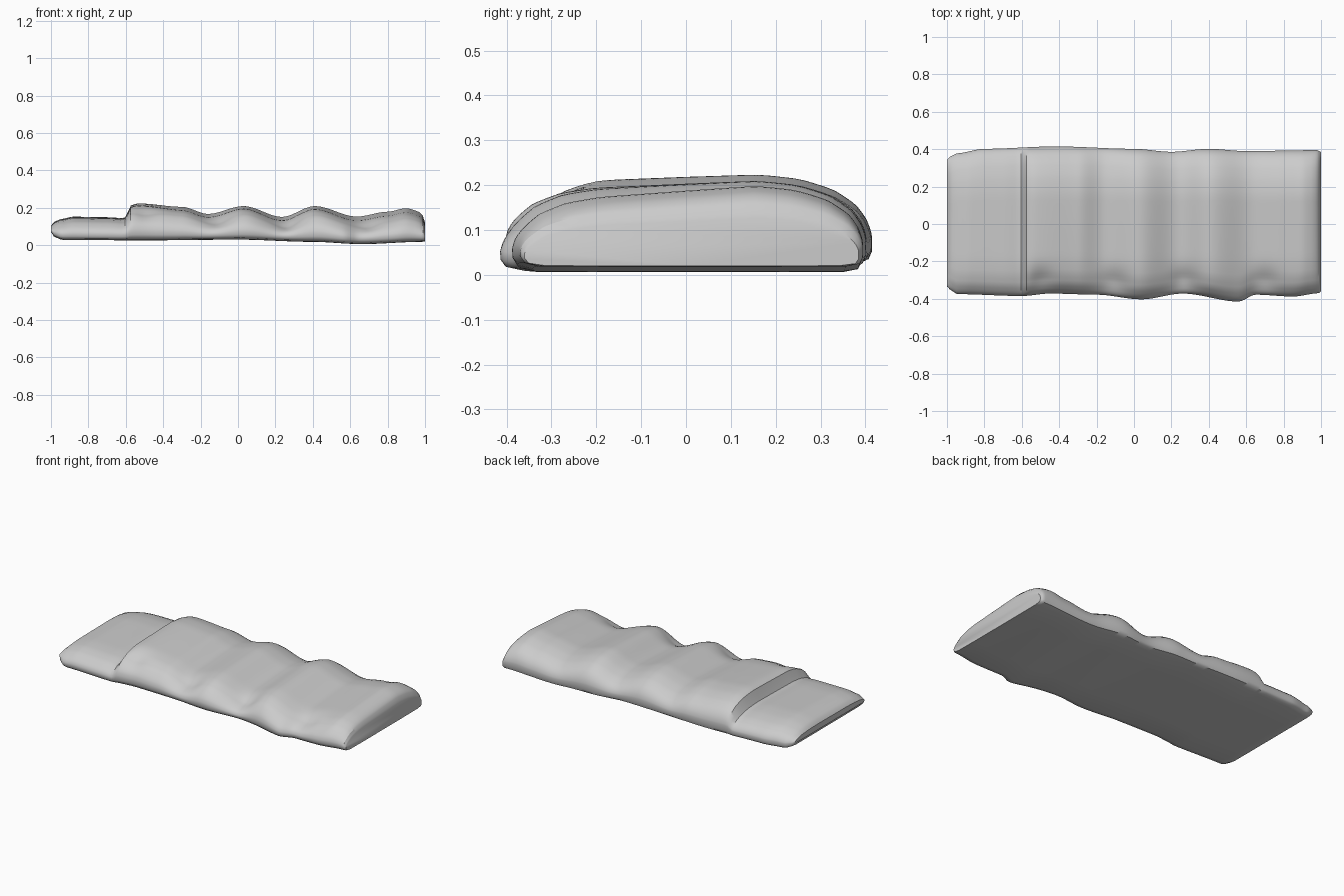
import bpy, bmesh, math

if "Cube" in bpy.data.objects:
    bpy.data.objects.remove(bpy.data.objects["Cube"])

# Lengthwise keys: x, value
TOP = [(-1, .105), (-.985, .125), (-.95, .14), (-.88, .153), (-.7, .150), (-.605, .145), (-.57, .218),
       (-.53, .224), (-.3, .206), (-.16, .168), (.03, .210), (.235, .152),
       (.41, .210), (.635, .154), (.80, .180), (.9, .199), (.96, .186), (.985, .165), (1, .125)]
BOTTOM = [(-1, .07), (-.985, .045), (-.94, .028), (-.5, .026), (0, .03), (.4, .018),
          (.66, .006), (.98, .018), (1, .02)]
FRONT = [(-1, .335), (-.985, .35), (-.95, .375), (-.6, .385), (-.45, .372), (-.2, .378), (.04, .403),
         (.26, .372), (.56, .415), (.65, .378), (.85, .388), (.99, .37), (1, .36)]
BACK = [(-1, .345), (-.985, .36), (-.95, .378), (-.8, .402), (-.42, .415), (0, .402), (.2, .386),
        (.4, .402), (.6, .39), (.98, .395), (1, .385)]
# Fraction of full sideways tilt (back higher than front)
TILT = [(-1, 0), (-.6, 0), (-.5, .02), (-.16, .10), (.03, .04), (.235, .12),
        (.41, .05), (.635, .12), (.9, .10), (1, .12)]
# Cross-section keys: height fraction along half width
SECTION = [(-1, .30), (-.985, .44), (-.94, .58), (-.85, .76), (-.7, .89), (-.5, .95),
           (0, .98), (.4, 1.0), (.62, .95), (.8, .83), (.92, .66), (.98, .48), (1, .32)]


def ease(keys, x):
    for (a, va), (b, vb) in zip(keys, keys[1:]):
        if x <= b:
            t = max(0, (x - a) / (b - a))
            return va + (vb - va) * t * t * (3 - 2 * t)
    return keys[-1][1]


def lerp(keys, x):
    for (a, va), (b, vb) in zip(keys, keys[1:]):
        if x <= b:
            return va + (vb - va) * max(0, (x - a) / (b - a))
    return keys[-1][1]


def ring(x):
    lo, hi = ease(BOTTOM, x), ease(TOP, x)
    f, b, tilt = ease(FRONT, x), ease(BACK, x), ease(TILT, x)
    pts = []
    # domed top, front to back
    for i in range(41):
        u = -math.cos(math.pi * i / 40)
        y = u * (f if u < 0 else b)
        w = lerp(SECTION, u)
        lean = 1 + tilt * (min(u, .4) - .4)
        # small dents at the front corners of the pillows
        dent = sum(math.exp(-((x - c) / .07) ** 2 - ((u + .8) / .15) ** 2)
                   for c in (-.5, -.1, .27, .7))
        pts.append((x, y, lo + (hi - lo) * w * lean - .022 * dent))
    # rounded lower edges and flat base, back to front
    for u, h in ((1, .12), (.985, .04), (.95, 0), (.5, 0), (0, 0), (-.5, 0),
                 (-.93, 0), (-.975, .05), (-1, .15)):
        pts.append((x, u * (f if u < 0 else b), lo + (hi - lo) * h))
    return pts


# Padded slab lofted from left to right
xs = [-1, -.996, -.985, -.97, -.95]
xs += [-.93 + .0155 * i for i in range(122)]
xs += [.97, .98, .988, .995, 1]
bm = bmesh.new()
rings = [[bm.verts.new(p) for p in ring(x)] for x in xs]
for r, s in zip(rings, rings[1:]):
    n = len(r)
    for i in range(n):
        j = (i + 1) % n
        bm.faces.new((r[i], r[j], s[j], s[i]))
bm.faces.new(rings[0])
bm.faces.new(rings[-1])
bmesh.ops.recalc_face_normals(bm, faces=bm.faces)
mesh = bpy.data.meshes.new("padded_slab")
bm.to_mesh(mesh)
bm.free()
slab = bpy.data.objects.new("padded_slab", mesh)
bpy.context.collection.objects.link(slab)

# Gentle smoothing of the section facets
smooth = slab.modifiers.new("soften", 'SMOOTH')
smooth.factor = .5
smooth.iterations = 2
bpy.context.view_layer.objects.active = slab
slab.select_set(True)
bpy.ops.object.shade_smooth_by_angle(angle=math.radians(40))
